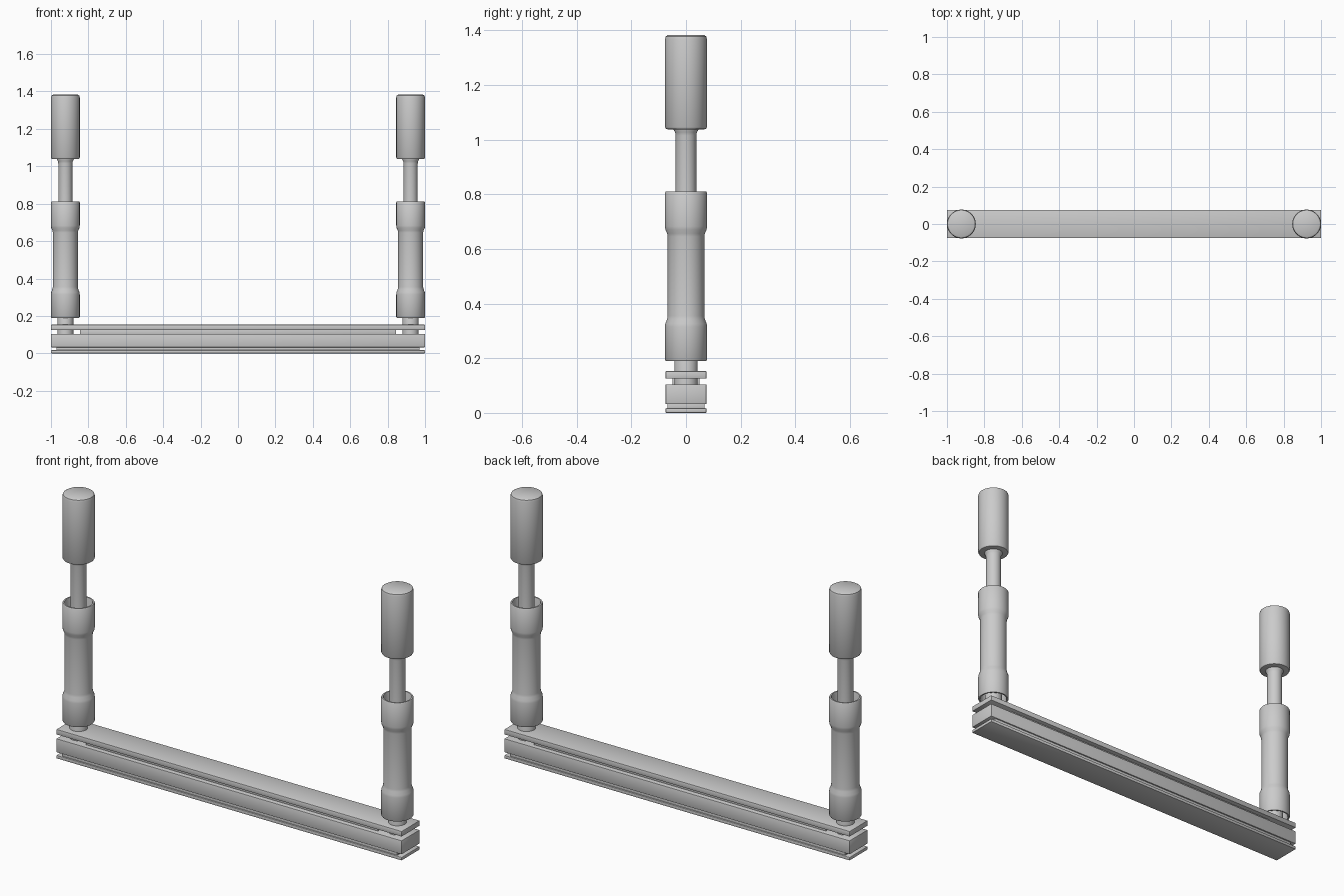
import bpy, bmesh, math

if "Cube" in bpy.data.objects:
    bpy.data.objects.remove(bpy.data.objects["Cube"])

END_X = 0.923   # centre of each upright


def finish(name, bm):
    bmesh.ops.recalc_face_normals(bm, faces=bm.faces)
    mesh = bpy.data.meshes.new(name)
    bm.to_mesh(mesh)
    bm.free()
    ob = bpy.data.objects.new(name, mesh)
    bpy.context.collection.objects.link(ob)
    bpy.ops.object.select_all(action='DESELECT')
    ob.select_set(True)
    bpy.context.view_layer.objects.active = ob
    bpy.ops.object.shade_smooth_by_angle(angle=math.radians(35))
    return ob


def slab(name, hx, hy, z0, z1, bevel=0.003):
    bm = bmesh.new()
    bmesh.ops.create_cube(bm, size=1)
    for v in bm.verts:
        v.co = (v.co.x * 2 * hx, v.co.y * 2 * hy, z0 + (v.co.z + 0.5) * (z1 - z0))
    bmesh.ops.bevel(bm, geom=bm.edges[:], offset=bevel, segments=2,
                    profile=0.5, affect='EDGES')
    return finish(name, bm)


def lathe(name, profile, x, closed=False, n=48):
    # Spin a (radius, height) profile around a vertical axis at x
    bm = bmesh.new()
    rings = []
    for i in range(n):
        a = 2 * math.pi * i / n
        rings.append([bm.verts.new((x + r * math.cos(a), r * math.sin(a), z))
                      for r, z in profile])
    m = len(profile)
    for i in range(n):
        a, b = rings[i], rings[(i + 1) % n]
        for j in range(m if closed else m - 1):
            k = (j + 1) % m
            bm.faces.new((a[j], b[j], b[k], a[k]))
    if not closed:
        bm.faces.new([r[0] for r in rings])
        bm.faces.new([r[-1] for r in rings])
    return finish(name, bm)


# Layered base beam
slab("bottom_plate", 1.0, 0.075, 0.0, 0.017)
slab("bottom_gasket", 0.97, 0.068, 0.014, 0.036, 0.001)
slab("main_beam", 1.0, 0.075, 0.032, 0.104)
slab("upper_spacer", 0.845, 0.05, 0.10, 0.13, 0.001)
slab("top_plate", 1.0, 0.075, 0.125, 0.153)

# Sleeve: flared open cups at both ends, thin waist between
outer = [(0.074, 0.19), (0.077, 0.195), (0.077, 0.315), (0.0755, 0.327),
         (0.069, 0.343), (0.067, 0.355), (0.067, 0.645), (0.069, 0.657),
         (0.0755, 0.671), (0.077, 0.683), (0.077, 0.806), (0.074, 0.811)]
inner = [(r - 0.012, z) for r, z in reversed(outer[1:-1])]
sleeve = outer + [(0.067, 0.811)] + inner + [(0.067, 0.19)]

# Grip: capped cylinder with rounded rims
grip = [(0.066, 1.038), (0.073, 1.040), (0.077, 1.047), (0.077, 1.368),
        (0.074, 1.378), (0.066, 1.383)]

# Rod running from the beam up into the grip
rod = [(0.043, 0.10), (0.043, 0.25), (0.038, 0.26), (0.038, 1.015),
       (0.040, 1.028), (0.045, 1.036), (0.045, 1.05)]

for side, sx in (("left", -1), ("right", 1)):
    lathe(side + "_sleeve", sleeve, sx * END_X, closed=True)
    lathe(side + "_rod", rod, sx * END_X)
    lathe(side + "_grip", grip, sx * END_X)
